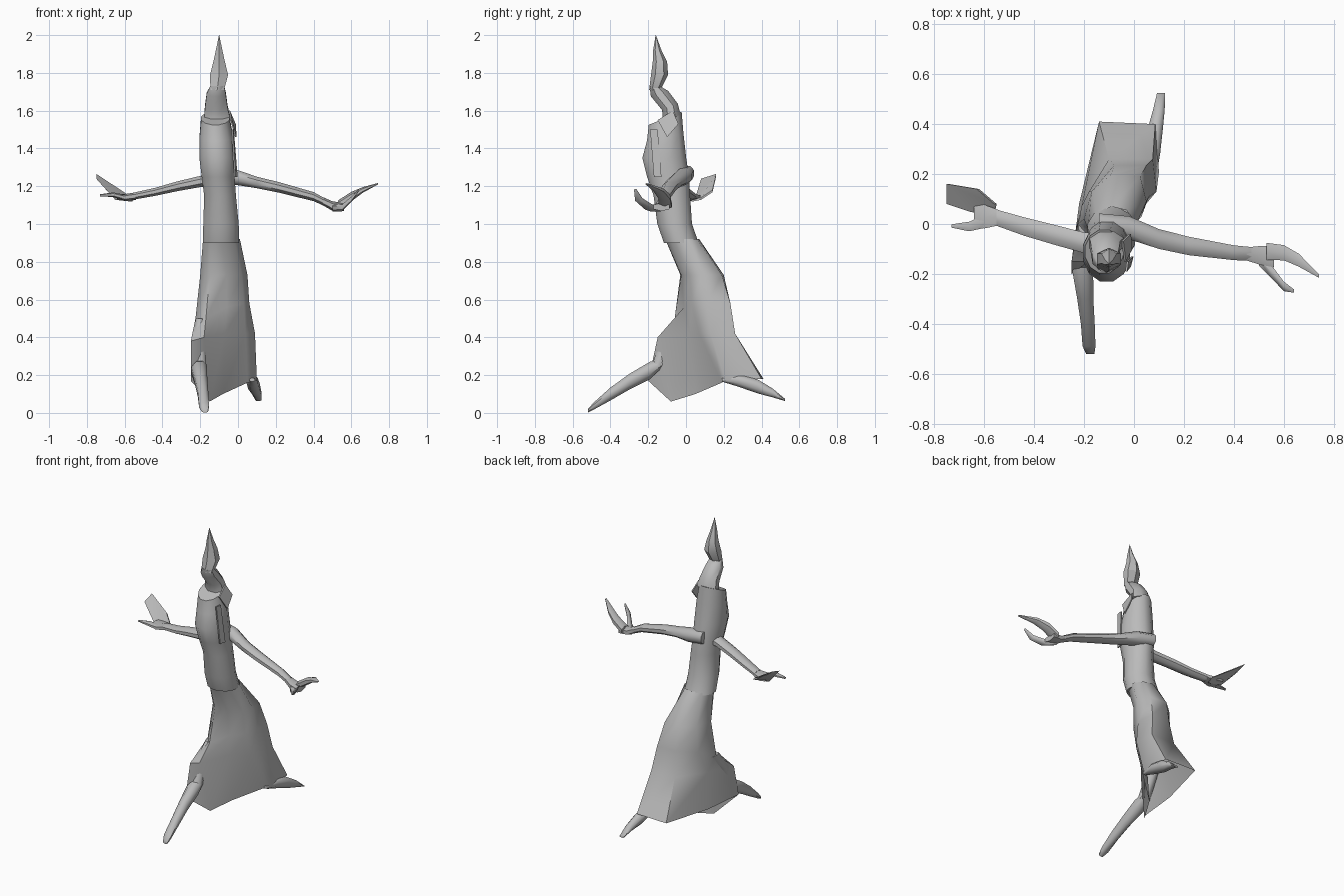
import bpy, math

mat = bpy.data.materials.new("plain grey")
mat.diffuse_color = (0.5, 0.5, 0.5, 1)


def finish(name, verts, faces, angle=50):
    mesh = bpy.data.meshes.new(name)
    mesh.from_pydata(verts, [], faces)
    mesh.materials.append(mat)
    ob = bpy.data.objects.new(name, mesh)
    bpy.context.collection.objects.link(ob)
    bpy.ops.object.select_all(action='DESELECT')
    ob.select_set(True)
    bpy.context.view_layer.objects.active = ob
    bpy.ops.object.mode_set(mode='EDIT')
    bpy.ops.mesh.select_all(action='SELECT')
    bpy.ops.mesh.normals_make_consistent(inside=False)
    bpy.ops.object.mode_set(mode='OBJECT')
    bpy.ops.object.shade_smooth_by_angle(angle=math.radians(angle))
    return ob


def loft(name, rings, caps=(True, True), angle=50):
    """Skin a list of rings that all have the same number of points."""
    n = len(rings[0])
    verts = [p for r in rings for p in r]
    faces = [(i * n + k, i * n + (k + 1) % n, (i + 1) * n + (k + 1) % n, (i + 1) * n + k)
             for i in range(len(rings) - 1) for k in range(n)]
    if caps[0]:
        faces.append(tuple(range(n)))
    if caps[1]:
        faces.append(tuple(range(len(verts) - n, len(verts))))
    return finish(name, verts, faces, angle)


def ring(axis, c, a, b, n=8, tilt=0.0):
    """Ellipse across an axis; tilt slopes a z ring along y."""
    out = []
    for k in range(n):
        t = 2 * math.pi * (k + 0.5) / n
        u, v = a * math.cos(t), b * math.sin(t)
        if axis == 'x':
            out.append((c[0], c[1] + u, c[2] + v))
        elif axis == 'y':
            out.append((c[0] + u, c[1], c[2] + v))
        else:
            out.append((c[0] + u, c[1] + v, c[2] + tilt * v))
    return out


def limb(name, axis, steps, n=8):
    """Steps are x, y, z, half width, half height."""
    return loft(name, [ring(axis, s[:3], s[3], s[4], n) for s in steps])


# Robe skirt: open hem, stretched from the rear right leg to the front left leg
hem = [(0.10, 0.21, 0.17), (0.085, 0.40, 0.18), (-0.14, 0.41, 0.18), (-0.22, 0.08, 0.17),
       (-0.25, -0.20, 0.17), (-0.15, -0.08, 0.06), (-0.08, 0.05, 0.10), (0.05, 0.19, 0.16)]
knee = [(0.09, 0.13, 0.42), (0.075, 0.26, 0.42), (-0.10, 0.26, 0.42), (-0.21, 0.07, 0.41),
        (-0.25, -0.15, 0.38), (-0.18, -0.15, 0.40), (-0.07, 0.02, 0.42), (0.04, 0.07, 0.42)]
thigh = [(0.06, 0.11, 0.58), (0.05, 0.235, 0.58), (-0.08, 0.235, 0.58), (-0.18, 0.13, 0.56),
         (-0.225, 0.0, 0.50), (-0.17, -0.06, 0.50), (-0.06, -0.01, 0.56), (0.03, 0.03, 0.58)]
hip = [(0.05, 0.09, 0.73), (0.025, 0.19, 0.73), (-0.09, 0.20, 0.73), (-0.17, 0.13, 0.73),
       (-0.20, 0.02, 0.73), (-0.15, -0.03, 0.73), (-0.06, -0.025, 0.73), (0.02, 0.02, 0.73)]
waist = [(0.01, 0.0, 0.92), (-0.03, 0.055, 0.92), (-0.09, 0.07, 0.92), (-0.15, 0.04, 0.92),
         (-0.185, -0.02, 0.92), (-0.15, -0.09, 0.92), (-0.09, -0.11, 0.92), (-0.02, -0.08, 0.92)]
loft("robe_skirt", [hem, knee, thigh, hip, waist], (False, False), 60)

# Torso: centre y, z, centre x, half width, half depth, slope
torso = [(-0.025, 0.90, -0.09, 0.10, 0.095, 0), (-0.06, 1.00, -0.09, 0.097, 0.095, 0),
         (-0.075, 1.15, -0.095, 0.087, 0.10, 0), (-0.095, 1.25, -0.105, 0.09, 0.115, 0),
         (-0.115, 1.35, -0.11, 0.098, 0.12, 0), (-0.11, 1.46, -0.115, 0.092, 0.10, 0.2),
         (-0.11, 1.56, -0.12, 0.078, 0.09, 0.4)]
loft("torso", [ring('z', (x, y, z), a, b, 12, t) for y, z, x, a, b, t in torso], angle=60)

# Curved neck leading to the crest
neck = [(-0.075, 1.56, -0.11, 0.075, 0.05, 0.4), (-0.085, 1.62, -0.115, 0.065, 0.045, 0.4),
        (-0.14, 1.69, -0.115, 0.055, 0.05, 0.3), (-0.165, 1.73, -0.11, 0.04, 0.03, 0)]
loft("neck", [ring('z', (x, y, z), a, b, 8, t) for y, z, x, a, b, t in neck])

# Pointed crest
crest = [(-0.165, 1.71, -0.11, 0.042, 0.03, 0), (-0.14, 1.79, -0.10, 0.055, 0.045, 0),
         (-0.138, 1.86, -0.10, 0.035, 0.038, 0), (-0.152, 1.92, -0.10, 0.02, 0.022, 0),
         (-0.16, 2.0, -0.10, 0.001, 0.001, 0)]
loft("crest", [ring('z', (x, y, z), a, b, 6, t) for y, z, x, a, b, t in crest], angle=30)


# Thin flaps on the right of the chest
def plate(name, pts, d=(0.008, 0, 0)):
    far = [tuple(p[i] + d[i] for i in range(3)) for p in pts]
    return loft(name, [pts, far], angle=30)


plate("collar_flap", [(-0.04, -0.15, 1.55), (-0.05, -0.07, 1.60), (-0.02, -0.04, 1.53),
                      (-0.015, -0.10, 1.46)])
plate("chest_strip", [(-0.035, -0.19, 1.50), (-0.03, -0.15, 1.50), (-0.01, -0.13, 1.25),
                      (-0.02, -0.17, 1.25)])

# Arms
limb("right_arm", 'x', [(-0.14, 0.01, 1.27, 0.035, 0.04), (-0.02, -0.015, 1.25, 0.05, 0.045),
                        (0.10, -0.06, 1.22, 0.043, 0.033), (0.22, -0.088, 1.193, 0.04, 0.03),
                        (0.40, -0.115, 1.145, 0.032, 0.026), (0.47, -0.12, 1.11, 0.03, 0.022)])
limb("left_arm", 'x', [(-0.12, -0.08, 1.24, 0.05, 0.04), (-0.20, -0.075, 1.225, 0.045, 0.032),
                       (-0.32, -0.043, 1.20, 0.043, 0.028), (-0.44, -0.01, 1.17, 0.04, 0.023),
                       (-0.55, 0.025, 1.148, 0.035, 0.02)])

# Right hand: palm, raised fingers and thumb
limb("right_palm", 'x', [(0.45, -0.12, 1.12, 0.03, 0.022), (0.50, -0.125, 1.095, 0.042, 0.025),
                         (0.56, -0.13, 1.09, 0.05, 0.022)], 6)
limb("right_fingers", 'x', [(0.53, -0.11, 1.10, 0.04, 0.025), (0.60, -0.115, 1.145, 0.035, 0.025),
                            (0.66, -0.145, 1.18, 0.03, 0.015), (0.74, -0.208, 1.213, 0.008, 0.004)], 6)
limb("right_thumb", 'x', [(0.50, -0.14, 1.085, 0.03, 0.02), (0.55, -0.19, 1.085, 0.03, 0.018),
                          (0.60, -0.25, 1.13, 0.022, 0.014), (0.64, -0.268, 1.18, 0.008, 0.006)], 6)

# Left hand: palm, upturned fingers and flat thumb
limb("left_palm", 'x', [(-0.54, 0.025, 1.148, 0.035, 0.02), (-0.60, 0.03, 1.14, 0.055, 0.018),
                        (-0.64, 0.035, 1.145, 0.05, 0.014)], 6)
plate("left_fingers", [(-0.57, 0.03, 1.13), (-0.56, 0.08, 1.14), (-0.63, 0.14, 1.18),
                       (-0.75, 0.16, 1.265), (-0.75, 0.08, 1.24), (-0.66, 0.05, 1.14)],
      (0.01, 0, -0.012))
limb("left_thumb", 'x', [(-0.60, 0.01, 1.14, 0.03, 0.015), (-0.66, -0.01, 1.155, 0.022, 0.012),
                         (-0.73, -0.008, 1.152, 0.008, 0.006)], 6)

# Legs: stepping front leg with long pointed foot, trailing rear foot
limb("front_leg", 'z', [(-0.20, 0.0, 0.50, 0.025, 0.05), (-0.21, -0.08, 0.40, 0.035, 0.05),
                        (-0.205, -0.15, 0.25, 0.04, 0.035)])
limb("front_foot", 'y', [(-0.20, -0.12, 0.265, 0.03, 0.02), (-0.205, -0.19, 0.225, 0.045, 0.05),
                         (-0.195, -0.30, 0.165, 0.035, 0.045), (-0.185, -0.40, 0.10, 0.03, 0.037),
                         (-0.18, -0.49, 0.035, 0.028, 0.02), (-0.175, -0.52, 0.01, 0.018, 0.01)])
limb("rear_foot", 'y', [(0.075, 0.19, 0.175, 0.015, 0.01), (0.075, 0.28, 0.17, 0.032, 0.035),
                        (0.085, 0.38, 0.14, 0.033, 0.04), (0.10, 0.46, 0.105, 0.025, 0.025),
                        (0.108, 0.525, 0.068, 0.017, 0.006)])
